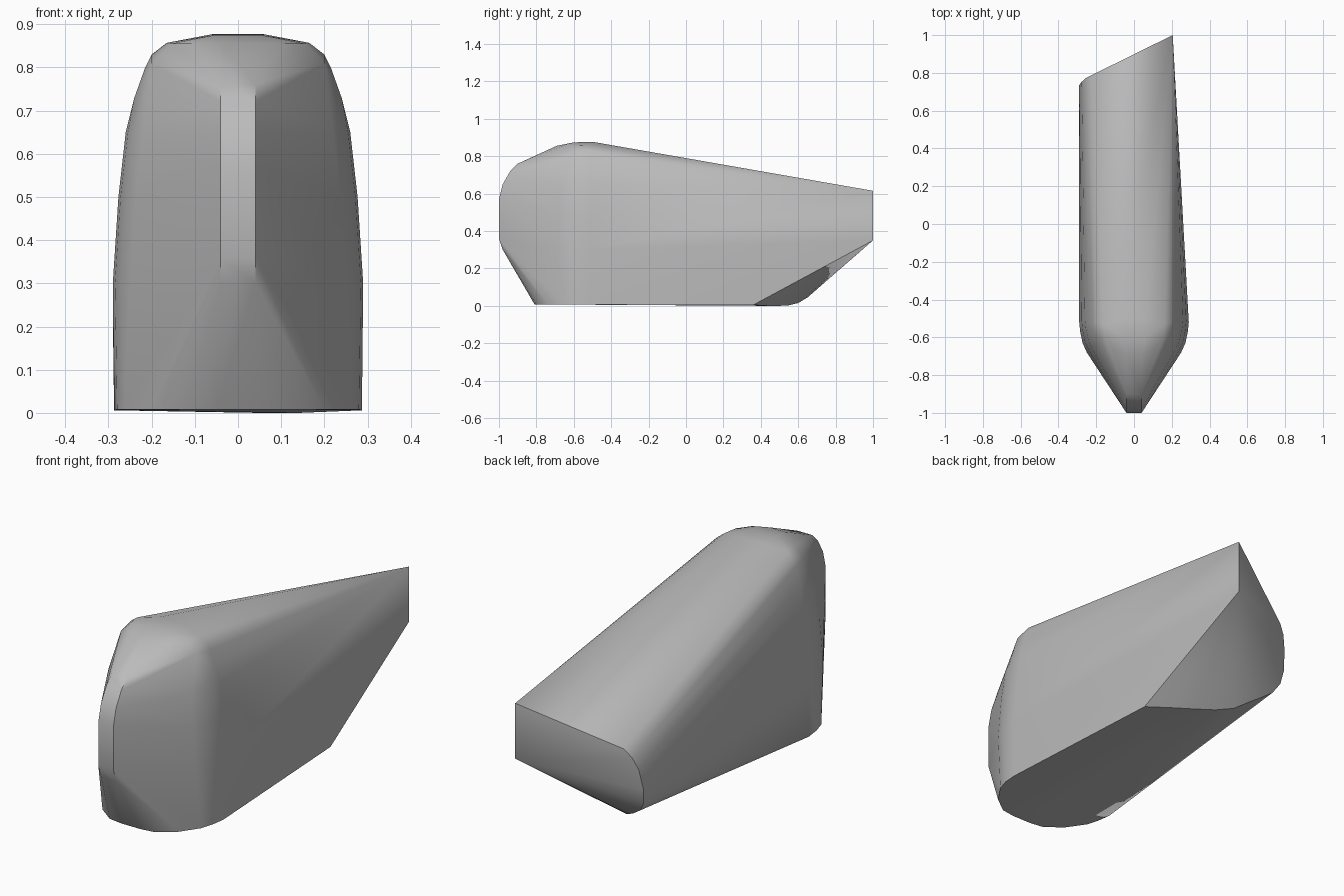
import bpy
import bmesh
import math

default_cube = bpy.data.objects.get("Cube")
if default_cube:
    bpy.data.objects.remove(default_cube, do_unlink=True)


def make_material(name, colour):
    material = bpy.data.materials.new(name)
    material.use_nodes = True
    material.diffuse_color = colour
    material.node_tree.nodes["Principled BSDF"].inputs["Base Color"].default_value = colour
    return material


def hull_object(name, points, material):
    """Wrap a tight convex skin round the given rim points."""
    bm = bmesh.new()
    for point in points:
        bm.verts.new(point)
    result = bmesh.ops.convex_hull(bm, input=bm.verts)
    loose = {g for g in result["geom_interior"] + result["geom_unused"]
             if isinstance(g, bmesh.types.BMVert)}
    bmesh.ops.delete(bm, geom=list(loose), context="VERTS")
    bmesh.ops.dissolve_limit(bm, angle_limit=math.radians(0.5),
                             verts=bm.verts, edges=bm.edges)
    bmesh.ops.recalc_face_normals(bm, faces=bm.faces)
    mesh = bpy.data.meshes.new(name)
    bm.to_mesh(mesh)
    bm.free()
    mesh.materials.append(material)
    obj = bpy.data.objects.new(name, mesh)
    bpy.context.collection.objects.link(obj)
    return obj


def mirrored(points):
    return [(side * x, y, z) for x, y, z in points for side in (-1, 1)]


# Narrow blunt nose strip, from the chin up over the brow
nose = mirrored([(0.04, y, z) for y, z in (
    (-0.98, 0.3), (-1, 0.36), (-1, 0.57), (-0.98, 0.65), (-0.94, 0.72), (-0.9, 0.76))])

# Rounded cheeks: the same corner arc, drawn in towards the top
cheek_arc = [(0.25, -0.68), (0.272, -0.63), (0.285, -0.57), (0.29, -0.52)]
cheeks = mirrored([(x - inset, y + inset / 2, z)
                   for z, inset in ((0.3, 0), (0.5, 0.013), (0.65, 0.03))
                   for x, y in cheek_arc])

# Shoulder and crown rims
crown = mirrored([
    (0.24, -0.52, 0.73), (0.215, -0.52, 0.8), (0.2, -0.52, 0.83),
    (0.2, -0.6, 0.81), (0.165, -0.53, 0.857), (0.155, -0.6, 0.855),
    (0.11, -0.66, 0.855), (0.04, -0.69, 0.856),
    (0.06, -0.6, 0.874), (0.06, -0.5, 0.877)])

# Flat underside rim at the front
base = mirrored([
    (0.05, -0.81, 0.008), (0.12, -0.8, 0.008), (0.2, -0.74, 0.008),
    (0.262, -0.65, 0.008), (0.28, -0.59, 0.008), (0.287, -0.52, 0.006)])

# Slanted tail: one upright edge on the left, sweeping round to the right
tail_edge = [(0.205, 1, 0.615), (0.205, 1, 0.35)]
tail_rim = [
    (-0.222, 0.789, 0.43), (-0.255, 0.772, 0.39), (-0.277, 0.753, 0.33),
    (-0.29, 0.735, 0.23), (-0.28, 0.72, 0.16), (-0.25, 0.7, 0.11),
    (-0.2, 0.682, 0.075), (-0.15, 0.65, 0.045), (-0.1, 0.6, 0.015),
    (-0.03, 0.55, 0.003), (0.05, 0.5, 0), (0.14, 0.44, 0), (0.238, 0.36, 0.005)]

grey = make_material("plain grey", (0.5, 0.5, 0.5, 1))
body = hull_object("wedge_body", nose + cheeks + crown + base + tail_edge + tail_rim, grey)

# Smooth shading with crisp rims
bpy.ops.object.select_all(action="DESELECT")
body.select_set(True)
bpy.context.view_layer.objects.active = body
bpy.ops.object.shade_smooth_by_angle(angle=math.radians(30))
